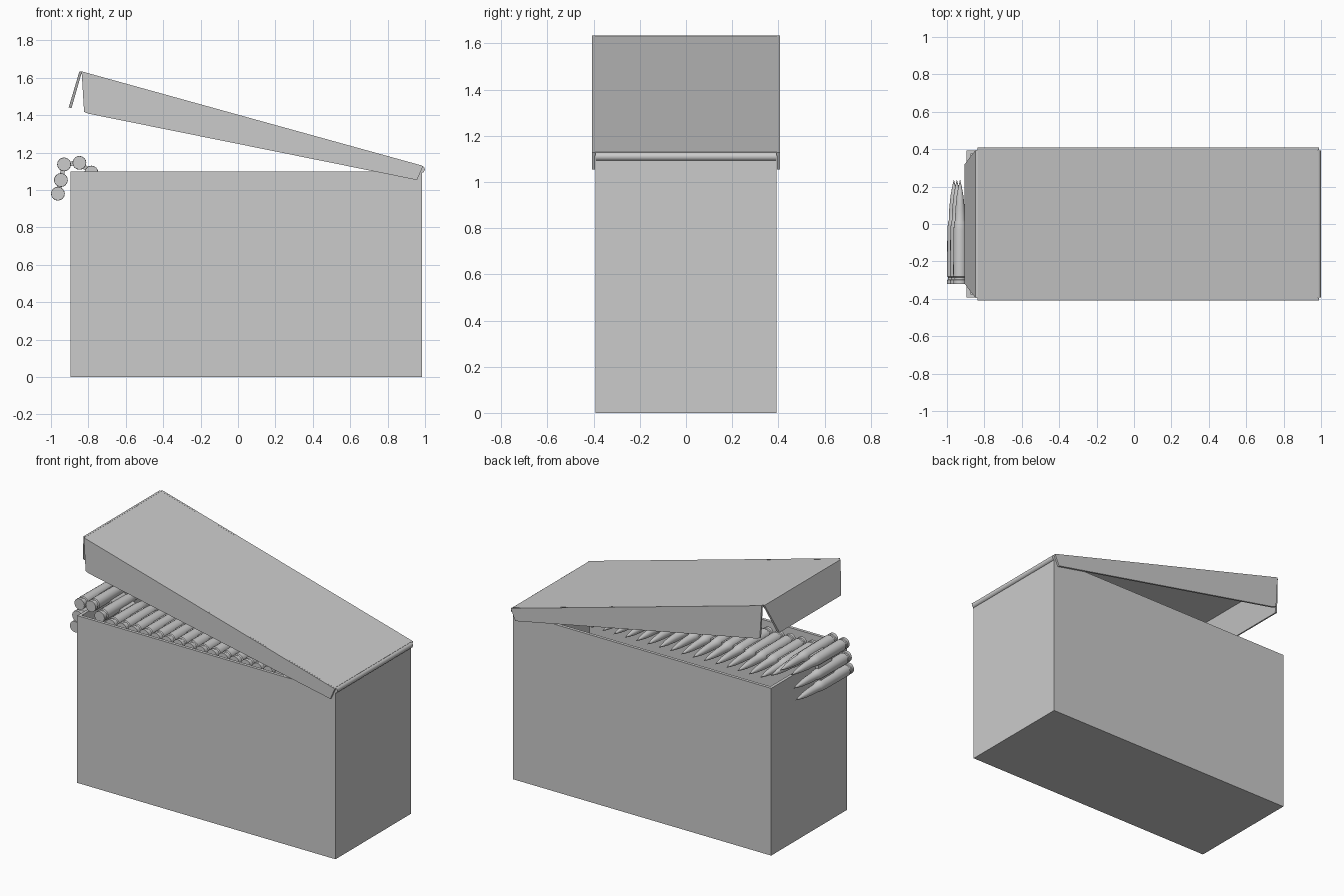
import bpy, bmesh, math
from mathutils import Vector

if "Cube" in bpy.data.objects:
    bpy.data.objects.remove(bpy.data.objects["Cube"])


def make(name, verts, faces, smooth=False):
    me = bpy.data.meshes.new(name)
    me.from_pydata(verts, [], faces)
    bm = bmesh.new()
    bm.from_mesh(me)
    bmesh.ops.recalc_face_normals(bm, faces=bm.faces)
    bm.to_mesh(me)
    bm.free()
    ob = bpy.data.objects.new(name, me)
    bpy.context.collection.objects.link(ob)
    if smooth:
        bpy.ops.object.select_all(action='DESELECT')
        ob.select_set(True)
        bpy.context.view_layer.objects.active = ob
        bpy.ops.object.shade_smooth_by_angle(angle=math.radians(35))
    return ob


def prism(name, xz, lo, hi):
    """Extrude an x-z outline along y; lo and hi may be lists, one y per point."""
    n = len(xz)
    lo = lo if isinstance(lo, list) else [lo] * n
    hi = hi if isinstance(hi, list) else [hi] * n
    verts = [(x, y, z) for (x, z), y in zip(xz, lo)]
    verts += [(x, y, z) for (x, z), y in zip(xz, hi)]
    faces = [list(range(n)), list(range(2 * n - 1, n - 1, -1))]
    faces += [[i, (i + 1) % n, n + (i + 1) % n, n + i] for i in range(n)]
    return make(name, verts, faces)


def turned(name, profile, sides):
    """Revolve (y, radius) points around the y axis."""
    verts, faces = [], []
    for y, r in profile:
        for i in range(sides):
            a = 2 * math.pi * i / sides
            verts.append((r * math.cos(a), y, r * math.sin(a)))
    for k in range(len(profile) - 1):
        for i in range(sides):
            j = (i + 1) % sides
            faces.append([k * sides + i, k * sides + j,
                          (k + 1) * sides + j, (k + 1) * sides + i])
    faces.append(list(range(sides)))
    faces.append(list(range((len(profile) - 1) * sides, len(profile) * sides)))
    return make(name, verts, faces, True)


# Open box with thin walls
X0, X1, Y, H, T = -0.895, 0.985, 0.393, 1.10, 0.02


def ring(inset, z):
    return [(X0 + inset, -Y + inset, z), (X1 - inset, -Y + inset, z),
            (X1 - inset, Y - inset, z), (X0 + inset, Y - inset, z)]


rings = ring(0, 0) + ring(0, H) + ring(T, H) + ring(T, T)
faces = [[0, 1, 2, 3], [12, 13, 14, 15]]
for k in range(3):
    for i in range(4):
        j = (i + 1) % 4
        faces.append([4 * k + i, 4 * k + j, 4 * k + 4 + j, 4 * k + 4 + i])
make("box", rings, faces)

# Lid: sloping top sheet, two side skirts and a flared end flap
prism("lid_top", [(-0.838, 1.634), (0.985, 1.13), (0.981, 1.115), (-0.838, 1.618)], -0.4, 0.4)
skirt = [(-0.836, 1.634), (0.99, 1.128), (0.957, 1.053), (-0.80, 1.408), (-0.823, 1.417)]
for side, s in (("front", -1), ("back", 1)):
    prism("lid_skirt_" + side, skirt, s * 0.395, s * 0.408)
hw = [0.395, 0.32, 0.32, 0.395]
prism("lid_end_flap", [(-0.848, 1.634), (-0.905, 1.442), (-0.89, 1.437), (-0.834, 1.634)],
      [-w for w in hw], hw)

# Hinge barrel
hinge = turned("hinge", [(-0.393, 0.019), (0.393, 0.019)], 16)
hinge.location = (0.98, 0, 1.11)

# Cartridge belt: hangs over the end, then lies along the box
path = [(-0.963, 0.98), (-0.947, 1.053), (-0.93, 1.137), (-0.848, 1.145), (-0.784, 1.093)]
x = -0.705
while x < 0.93:
    path.append((x, 1.06))
    x += 0.082
profile = [(-0.32, 0.036), (-0.30, 0.036), (-0.296, 0.031), (-0.285, 0.031), (-0.28, 0.037),
           (-0.03, 0.035), (0.01, 0.031), (0.02, 0.027), (0.08, 0.025), (0.15, 0.018),
           (0.20, 0.009), (0.235, 0.001)]
first = turned("cartridge", profile, 16)
for i, (px, pz) in enumerate(path):
    ob = first if i == 0 else first.copy()
    if i:
        bpy.context.collection.objects.link(ob)
    ob.location = (px, 0, pz)

# Links joining neighbouring cartridges
for a, b in zip(path, path[1:]):
    a, b = Vector(a), Vector(b)
    d = (b - a).normalized()
    n = Vector((-d.y, d.x)) * 0.012
    prism("belt_link", [tuple(p) for p in (a + n, b + n, b - n, a - n)], -0.16, -0.02)
